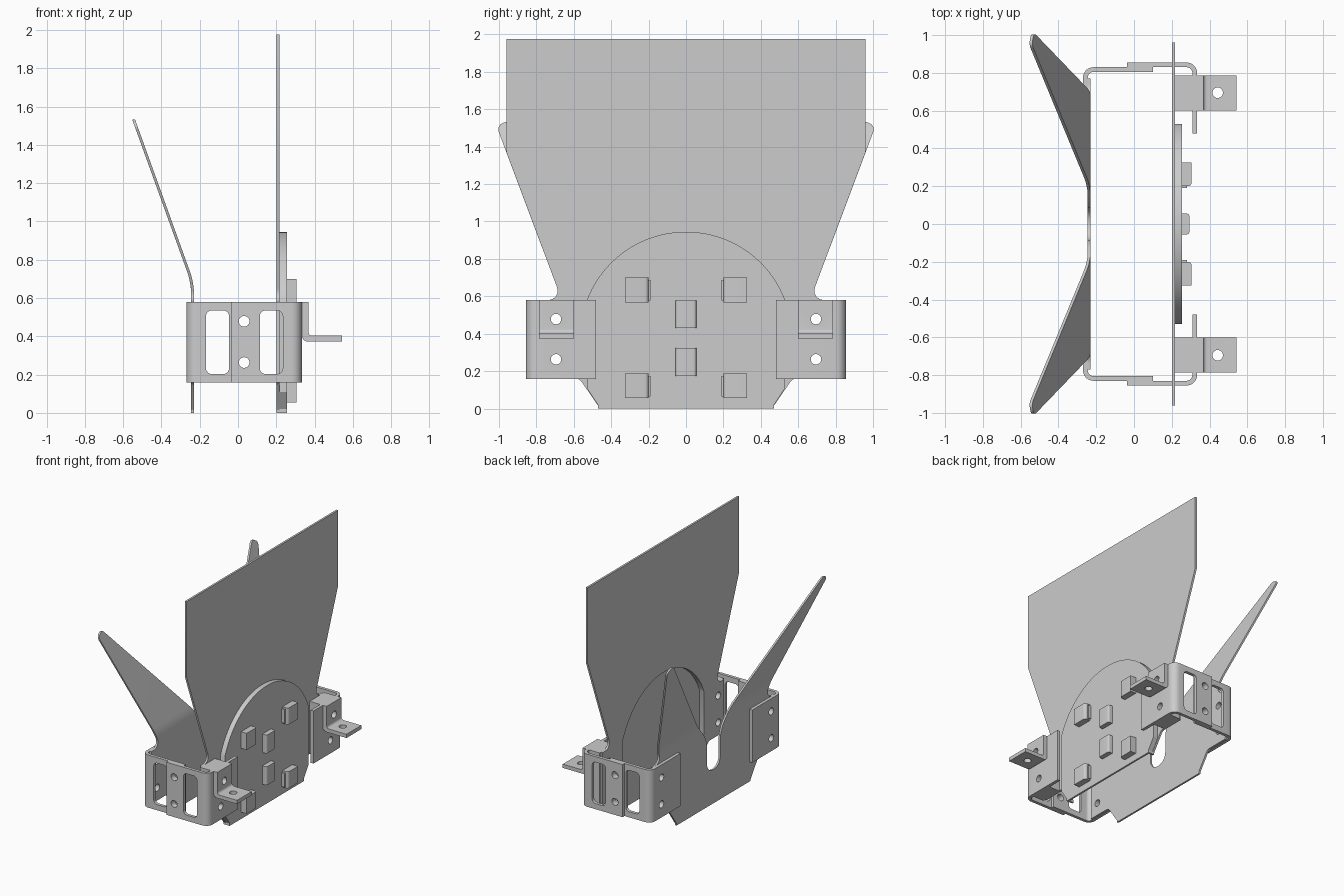
import bpy, bmesh, math
from mathutils import Vector

cube = bpy.data.objects.get("Cube")
if cube:
    bpy.data.objects.remove(cube, do_unlink=True)

GRAY = (0.604, 0.604, 0.604, 1)
steel = bpy.data.materials.new("gray sheet metal")
steel.use_nodes = True
steel.diffuse_color = GRAY
steel.node_tree.nodes["Principled BSDF"].inputs["Base Color"].default_value = GRAY

# Maps profile coordinates (u, v) and depth w to space
MAPS = {"x": lambda u, v, w: (w, u, v),
        "y": lambda u, v, w: (u, w, v),
        "z": lambda u, v, w: (u, v, w)}


def fillet(corners, steps=6):
    """Round polygon corners given as (u, v) or (u, v, radius)."""
    out = []
    for i, c in enumerate(corners):
        p = Vector(c[:2])
        if len(c) < 3:
            out.append(p)
            continue
        a = (Vector(corners[i - 1][:2]) - p).normalized()
        b = (Vector(corners[(i + 1) % len(corners)][:2]) - p).normalized()
        half = math.acos(max(-1, min(1, a.dot(b)))) / 2
        centre = p + (a + b).normalized() * (c[2] / math.sin(half))
        reach = c[2] / math.tan(half)
        start, end = p + a * reach - centre, p + b * reach - centre
        a0 = math.atan2(start.y, start.x)
        turn = math.remainder(math.atan2(end.y, end.x) - a0, math.tau)
        for k in range(steps + 1):
            t = a0 + turn * k / steps
            out.append(centre + Vector((math.cos(t), math.sin(t))) * c[2])
    return out


def mirrored(half):
    """Close a +y half outline with its mirror image."""
    return half + [(-c[0], *c[1:]) for c in reversed(half)]


def add_prism(bm, pts, axis, lo, hi):
    m = MAPS[axis]
    rings = [[bm.verts.new(m(p[0], p[1], w)) for p in pts] for w in (lo, hi)]
    bm.faces.new(rings[0])
    bm.faces.new(rings[1])
    for i in range(len(pts)):
        bm.faces.new((rings[0][i - 1], rings[0][i], rings[1][i], rings[1][i - 1]))


def make(name, prisms):
    bm = bmesh.new()
    for p in prisms:
        add_prism(bm, *p)
    bmesh.ops.recalc_face_normals(bm, faces=bm.faces)
    me = bpy.data.meshes.new(name)
    bm.to_mesh(me)
    bm.free()
    me.materials.append(steel)
    ob = bpy.data.objects.new(name, me)
    bpy.context.collection.objects.link(ob)
    return ob


def rect(u0, u1, v0, v1, r=0):
    cs = [(u0, v0), (u1, v0), (u1, v1), (u0, v1)]
    return fillet([(*c, r) for c in cs]) if r else cs


def circle(u, v, r=0.028, n=24):
    return [(u + r * math.cos(math.tau * i / n),
             v + r * math.sin(math.tau * i / n)) for i in range(n)]


# Shared lower half outline of both plates, from the foot to the neck
FOOT = [(0.47, 0), (0.47, 0.015, 0.015), (0.57, 0.16, 0.04), (0.77, 0.16),
        (0.77, 0.58), (0.664, 0.58, 0.05)]

parts = []

# Tall back plate
back = make("back_plate", [(fillet(mirrored(FOOT + [(0.96, 1.37), (0.96, 1.975)])),
                            "x", 0.2, 0.216)])

# Front plate with two wings and a central slot, bent further below
wing = FOOT + [(1.013, 1.51, 0.035), (0.95, 1.54, 0.035),
               (0.085, 0.55, 0.2), (0.085, 0.27, 0.08)]
front = make("winged_front_plate", [(fillet(mirrored(wing)), "x", -0.245, -0.23)])


# Round-topped dish pressed into the back plate
def dish_outline(inset, bottom):
    r, cz, w = 0.567 - inset, 0.378, 0.53 - inset
    a0 = math.acos(w / r)
    arc = [(r * math.cos(a0 + (math.pi / 2 - a0) * k / 20),
            cz + r * math.sin(a0 + (math.pi / 2 - a0) * k / 20)) for k in range(20)]
    return mirrored([(0.47 - inset, bottom), (0.47 - inset, 0.02), (w, 0.11)] + arc)


dish = make("pressed_dish", [(dish_outline(0, 0), "x", 0.205, 0.255)])
hollow = make("dish_cutter", [(dish_outline(0.015, -0.05), "x", 0.15, 0.24)])

# Raised catches on the dish
for s in (1, -1):
    side = "left" if s > 0 else "right"
    for level, z in (("upper", 0.567), ("lower", 0.055)):
        body = fillet([(0.25, s * 0.2), (0.305, s * 0.2, 0.02),
                       (0.305, s * 0.325), (0.25, s * 0.325)])
        parts.append(make(f"{side}_{level}_catch",
                          [(body, "z", z, z + 0.133),
                           (rect(0.25, 0.28, s * 0.19, s * 0.2), "z", z + 0.01, z + 0.12)]))
for level, z in (("upper", 0.43), ("lower", 0.175)):
    body = fillet([(0.25, -0.055), (0.293, -0.055, 0.015), (0.293, 0.055, 0.015), (0.25, 0.055)])
    parts.append(make(f"centre_{level}_catch", [(body, "z", z, z + 0.148)]))


# Corner brackets, spacers and mounting tabs on both sides
def angle_profile(s, x_end, x_corner, y):
    d = math.copysign(0.025, x_end - x_corner)
    return fillet([(x_end, s * y), (x_corner, s * y, 0.055), (x_corner, s * (y - 0.375)),
                   (x_corner + d, s * (y - 0.375)),
                   (x_corner + d, s * (y - 0.025), 0.03), (x_end, s * (y - 0.025))])


drilled = [back, front]
holes = []
for s in (1, -1):
    side = "left" if s > 0 else "right"
    drilled.append(make(f"{side}_inner_bracket",
                        [(angle_profile(s, 0.1, -0.27, 0.83), "z", 0.158, 0.58)]))
    drilled.append(make(f"{side}_outer_bracket",
                        [(angle_profile(s, -0.036, 0.334, 0.855), "z", 0.158, 0.58)]))
    drilled.append(make(f"{side}_spacer",
                        [(rect(0.215, 0.309, s * 0.6, s * 0.787), "z", 0.158, 0.58)]))
    tab = fillet([(0.334, 0.58), (0.367, 0.58), (0.367, 0.403, 0.02), (0.543, 0.403),
                  (0.543, 0.373), (0.334, 0.373, 0.03)])
    drilled.append(make(f"{side}_mounting_tab", [(tab, "y", s * 0.6, s * 0.787)]))
    # Bolt holes and side windows
    for z in (0.263, 0.478):
        holes.append((circle(s * 0.695, z), "x", -0.4, 0.4))
        holes.append((circle(0.032, z), "y", s * 0.795, s * 0.9))
    holes.append((circle(0.443, s * 0.695), "z", 0.35, 0.43))
    for x in (-0.167, 0.114):
        holes.append((rect(x, x + 0.12, 0.203, 0.535, 0.03), "y", s * 0.795, s * 0.9))
drill = make("hole_cutter", holes)


def cut(ob, cutter):
    mod = ob.modifiers.new("cut", "BOOLEAN")
    mod.operation = "DIFFERENCE"
    mod.solver = "EXACT"
    mod.object = cutter


for ob in drilled:
    cut(ob, drill)
for ob in (back, dish):
    cut(ob, hollow)

# Bake the cuts, then drop the cutters
deps = bpy.context.evaluated_depsgraph_get()
for ob in drilled + [dish]:
    baked = bpy.data.meshes.new_from_object(ob.evaluated_get(deps))
    ob.modifiers.clear()
    ob.data = baked
for c in (drill, hollow):
    bpy.data.objects.remove(c, do_unlink=True)

# Bend the wings outwards along a soft fold
LOW, HIGH, SLOPE, FOLDS = 0.62, 0.74, 0.361, 6
bm = bmesh.new()
bm.from_mesh(front.data)
bm.normal_update()
bmesh.ops.triangulate(bm, faces=bm.faces[:])
for k in range(FOLDS + 1):
    bmesh.ops.bisect_plane(bm, geom=bm.verts[:] + bm.edges[:] + bm.faces[:],
                           plane_co=(0, 0, LOW + (HIGH - LOW) * k / FOLDS),
                           plane_no=(0, 0, 1))
for v in bm.verts:
    t = min(max(v.co.z - LOW, 0), HIGH - LOW)
    v.co.x -= SLOPE * (t * t / (2 * (HIGH - LOW)) + max(v.co.z - HIGH, 0))
bm.to_mesh(front.data)
bm.free()

# Smooth rounded bends, keep edges sharp
bpy.ops.object.select_all(action="DESELECT")
for ob in parts + drilled + [dish]:
    ob.select_set(True)
    bpy.context.view_layer.objects.active = ob
bpy.ops.object.shade_smooth_by_angle(angle=math.radians(30))
